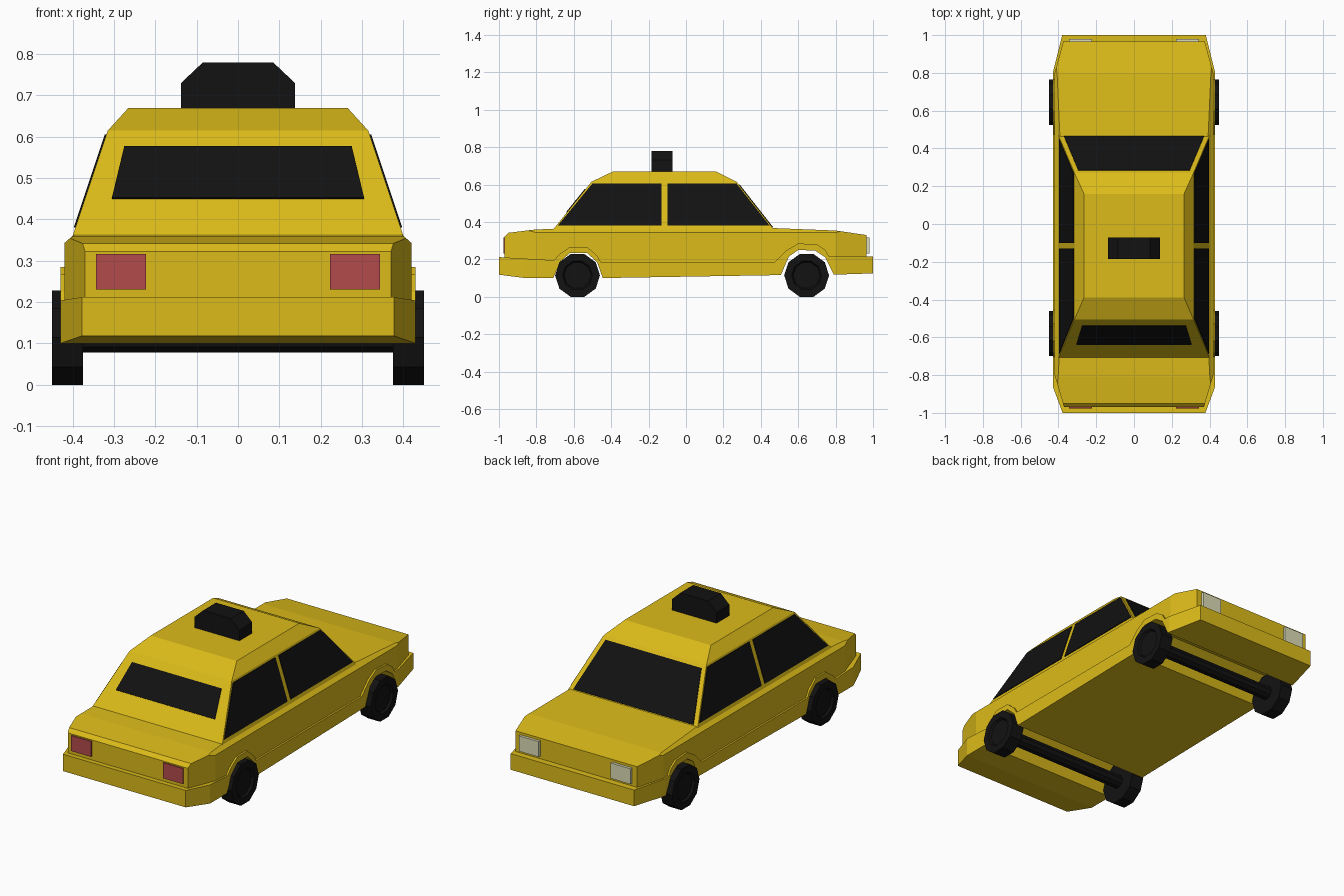
import bpy, bmesh, math
from mathutils import Vector, Matrix

if "Cube" in bpy.data.objects:
    bpy.data.objects.remove(bpy.data.objects["Cube"])


def material(name, rgb):
    m = bpy.data.materials.new(name)
    m.diffuse_color = (*rgb, 1)
    m.use_nodes = True
    m.node_tree.nodes["Principled BSDF"].inputs["Base Color"].default_value = m.diffuse_color
    return m


YELLOW = material("yellow_paint", (0.72, 0.50, 0.01))
BLACK = material("black", (0.006, 0.006, 0.006))
RED = material("red_lens", (0.45, 0.07, 0.07))
CREAM = material("cream_lens", (0.72, 0.72, 0.48))


def finish(bm, name, mat):
    bmesh.ops.recalc_face_normals(bm, faces=bm.faces)
    me = bpy.data.meshes.new(name)
    bm.to_mesh(me)
    bm.free()
    me.materials.append(mat)
    ob = bpy.data.objects.new(name, me)
    bpy.context.collection.objects.link(ob)
    return ob


def prism(points, offset):
    """Solid made by sweeping a planar polygon along an offset vector."""
    bm = bmesh.new()
    face = bm.faces.new([bm.verts.new(p) for p in points])
    ext = bmesh.ops.extrude_face_region(bm, geom=[face])
    verts = [g for g in ext["geom"] if isinstance(g, bmesh.types.BMVert)]
    bmesh.ops.translate(bm, verts=verts, vec=offset)
    bmesh.ops.recalc_face_normals(bm, faces=bm.faces)
    return bm


def slice_off(bm, co, normal):
    """Cut away everything beyond a plane and cap the hole."""
    cut = bmesh.ops.bisect_plane(bm, geom=bm.verts[:] + bm.edges[:] + bm.faces[:],
                                 plane_co=co, plane_no=normal, clear_outer=True)
    edges = [g for g in cut["geom_cut"] if isinstance(g, bmesh.types.BMEdge)]
    if edges:
        bmesh.ops.edgeloop_fill(bm, edges=edges)


def plan_corner(bm, a, b):
    """Chamfer the plan outline through points a (end) and b (side), both sides."""
    d = Vector((b[0] - a[0], b[1] - a[1]))
    for s in (1, -1):
        slice_off(bm, (s * a[0], a[1], 0), (s * abs(d.y), math.copysign(d.x, a[1]), 0))


def side_profile(points, half_width):
    return prism([(-half_width, y, z) for y, z in points], (2 * half_width, 0, 0))


# Wheel arches, listed front to back
front_arch = [(0.79, 0.118), (0.745, 0.21), (0.69, 0.247), (0.60, 0.25), (0.55, 0.215), (0.507, 0.116)]
rear_arch = [(-0.445, 0.10), (-0.475, 0.185), (-0.53, 0.235), (-0.62, 0.235), (-0.67, 0.19), (-0.71, 0.10)]
front_flare = [(0.765, 0.215), (0.745, 0.25), (0.70, 0.28), (0.60, 0.285), (0.54, 0.25), (0.475, 0.185)]
rear_flare = [(-0.455, 0.185), (-0.475, 0.22), (-0.53, 0.267), (-0.62, 0.267), (-0.68, 0.225), (-0.705, 0.195)]

# Lower band: bumpers, sills and wheel flares in one piece
bm = side_profile([(1, 0.125)] + front_arch + rear_arch + [(-0.86, 0.10), (-1, 0.118), (-1, 0.212)]
                  + rear_flare[::-1] + front_flare[::-1] + [(1, 0.215)], 0.43)
plan_corner(bm, (0.38, 1), (0.43, 0.80))
plan_corner(bm, (0.378, -1), (0.43, -0.86))
finish(bm, "lower_band", YELLOW)

# Upper body with bonnet, boot and bevelled shoulders
raised = [(y, z + 0.016) for y, z in front_arch + rear_arch]
bm = side_profile([(0.965, 0.15)] + raised + [(-0.97, 0.15), (-0.97, 0.322), (-0.95, 0.342),
                  (-0.81, 0.359), (-0.70, 0.364), (0.47, 0.367), (0.80, 0.354), (0.965, 0.33)], 0.42)
plan_corner(bm, (0.375, 0.965), (0.42, 0.80))
plan_corner(bm, (0.37, -0.97), (0.42, -0.80))
for s in (1, -1):
    slice_off(bm, (s * 0.42, 0, 0.343), (s * 0.02, 0, 0.023))
finish(bm, "upper_body", YELLOW)

# Cabin: three stacked rectangles (half width, back, front, height)
bm = bmesh.new()
rings = []
for x, y0, y1, z in ((0.40, -0.71, 0.47, 0.36), (0.315, -0.505, 0.27, 0.615), (0.265, -0.39, 0.16, 0.67)):
    rings.append([bm.verts.new(p) for p in ((-x, y0, z), (x, y0, z), (x, y1, z), (-x, y1, z))])
for lo, hi in zip(rings, rings[1:]):
    for i in range(4):
        j = (i + 1) % 4
        bm.faces.new((lo[i], lo[j], hi[j], hi[i]))
bm.faces.new(rings[0])
bm.faces.new(rings[-1])
finish(bm, "cabin", YELLOW)


# Windows lie on the sloping cabin walls
def slope(z, low, high):
    return low + (high - low) * (z - 0.36) / 0.255


for s, side in ((1, "right"), (-1, "left")):
    for name, pane in (("rear", [(-0.685, 0.38), (-0.13, 0.38), (-0.13, 0.605), (-0.50, 0.605)]),
                       ("front", [(-0.10, 0.38), (0.447, 0.38), (0.27, 0.605), (-0.10, 0.605)])):
        pts = [(s * slope(z, 0.40, 0.315), y, z) for y, z in pane]
        finish(prism(pts, (s * 0.004, 0, 0.001)), f"{side}_{name}_window", BLACK)
for name, y_low, y_high, z0, z1, x0, x1 in (("windscreen", 0.47, 0.27, 0.37, 0.597, 0.37, 0.295),
                                            ("back_window", -0.71, -0.505, 0.45, 0.575, 0.305, 0.275)):
    pts = [(x, slope(z, y_low, y_high), z) for x, z in ((-x0, z0), (x0, z0), (x1, z1), (-x1, z1))]
    finish(prism(pts, (0, math.copysign(0.003, y_low), 0.003)), name, BLACK)

# Lamps
for s, side in ((1, "right"), (-1, "left")):
    for name, y, depth, mat in (("tail_lamp", -0.965, -0.012, RED), ("headlamp", 0.96, 0.02, CREAM)):
        pts = [(s * x, y, z) for x, z in ((0.222, 0.23), (0.344, 0.23), (0.344, 0.316), (0.222, 0.316))]
        finish(prism(pts, (0, depth, 0)), f"{side}_{name}", mat)

# Roof sign, left blank
outline = [(-0.138, 0.665), (0.138, 0.665), (0.138, 0.73), (0.085, 0.78), (-0.085, 0.78), (-0.138, 0.73)]
finish(prism([(x, -0.185, z) for x, z in outline], (0, 0.113, 0)), "roof_sign", BLACK)


# Ten-sided wheels with a sunken hub, and axles
def cylinder(radius, length, sides, centre):
    bm = bmesh.new()
    bmesh.ops.create_cone(bm, cap_ends=True, segments=sides, radius1=radius, radius2=radius, depth=length,
                          matrix=Matrix.Translation(centre) @ Matrix.Rotation(math.pi / 2, 4, 'Y'))
    return bm


for y, end in ((-0.58, "rear"), (0.645, "front")):
    finish(cylinder(0.038, 0.78, 10, (0, y, 0.114)), f"{end}_axle", BLACK)
    for s, side in ((1, "right"), (-1, "left")):
        bm = cylinder(0.12, 0.075, 10, (s * 0.413, y, 0.1141))
        outer = [f for f in bm.faces if f.calc_center_median().x * s > 0.44]
        bmesh.ops.inset_region(bm, faces=outer, thickness=0.04)
        bmesh.ops.inset_region(bm, faces=outer, thickness=0.008, depth=-0.012)
        finish(bm, f"{end}_{side}_wheel", BLACK)
